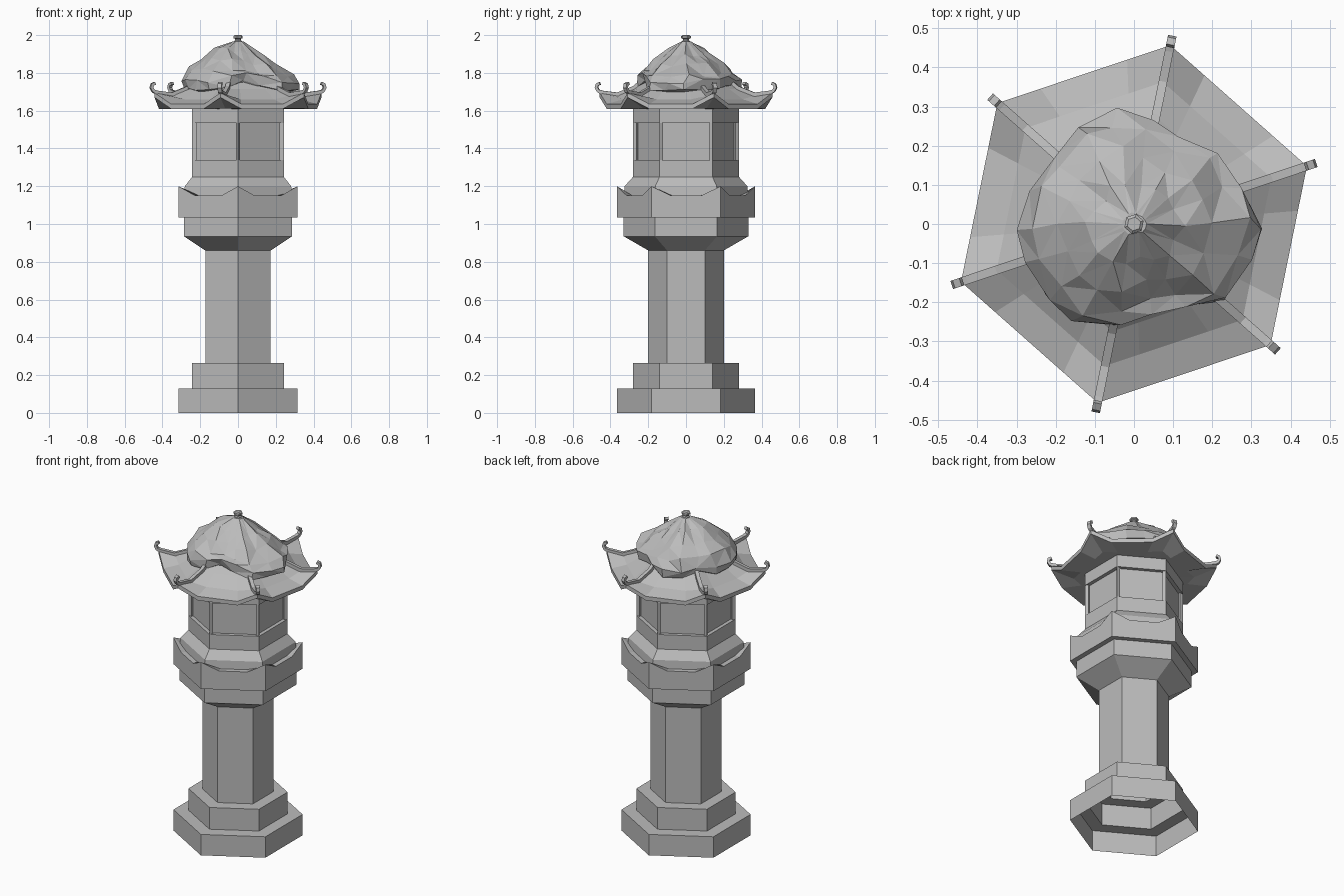
import bpy, bmesh, math, random
from mathutils import Vector

random.seed(4)
if "Cube" in bpy.data.objects:
    bpy.data.objects.remove(bpy.data.objects["Cube"], do_unlink=True)

GREY = (0.5, 0.5, 0.5, 1)
stone = bpy.data.materials.new("grey_stone")
stone.use_nodes = True
stone.diffuse_color = GREY
stone.node_tree.nodes["Principled BSDF"].inputs["Base Color"].default_value = GREY

BODY = math.radians(30)      # corner angle of the body
ROOF = math.radians(18.5)    # the roof sits slightly twisted


def finish(name, bm, recalc=False):
    if recalc:
        bmesh.ops.recalc_face_normals(bm, faces=bm.faces)
    mesh = bpy.data.meshes.new(name)
    bm.to_mesh(mesh)
    bm.free()
    mesh.materials.append(stone)
    obj = bpy.data.objects.new(name, mesh)
    bpy.context.collection.objects.link(obj)
    return obj


def polar(r, a, z):
    return Vector((r * math.cos(a), r * math.sin(a), z))


def skin(bm, rings, cap=False):
    """Bridge successive closed rings of points with quads."""
    loops = [[bm.verts.new(p) for p in ring] for ring in rings]
    n = len(loops[0])
    for lo, hi in zip(loops, loops[1:]):
        for i in range(n):
            j = (i + 1) % n
            bm.faces.new((lo[i], lo[j], hi[j], hi[i]))
    if cap:
        bm.faces.new(loops[-1])
    return loops


def hexagon(r, z, rot=BODY):
    return [polar(r, rot + k * math.pi / 3, z) for k in range(6)]


def dipped_hexagon(r, z_corner, z_side, rot, t):
    """Hexagon whose sides sag between the corners."""
    pts = []
    for k in range(6):
        a = polar(r, rot + k * math.pi / 3, 0)
        b = polar(r, rot + (k + 1) * math.pi / 3, 0)
        for f, z in ((0, z_corner), (t, z_side), (1 - t, z_side)):
            p = a.lerp(b, f)
            p.z = z
            pts.append(p)
    return pts


def hex_part(name, profile, rot=BODY, cap=False):
    bm = bmesh.new()
    skin(bm, [hexagon(r, z, rot) for r, z in profile], cap)
    return finish(name, bm)


# Hollow stepped foot, column and flared bracket
hex_part("foot", [(0.365, 0), (0.365, 0.13), (0.28, 0.13), (0.28, 0.265), (0.2, 0.265)])
hex_part("column", [(0.2, 0.265), (0.2, 0.86)])
hex_part("bracket", [(0.2, 0.86), (0.33, 0.935), (0.33, 1.035), (0.365, 1.035)])

# Platform with scalloped rim, and the skirt inside it
bm = bmesh.new()
skin(bm, [dipped_hexagon(r, zc, zs, BODY, 0.28) for r, zc, zs in
          ((0.365, 1.035, 1.035), (0.365, 1.2, 1.15), (0.33, 1.17, 1.15))])
finish("platform", bm)
hex_part("skirt", [(0.33, 1.15), (0.325, 1.2), (0.28, 1.25)])

# Lamp chamber with a recessed window in each wall
bm = bmesh.new()
skin(bm, [hexagon(0.28, 1.25), hexagon(0.28, 1.62)])
walls = list(bm.faces)
bmesh.ops.inset_individual(bm, faces=walls, thickness=0.035)
for wall in walls:
    for v in wall.verts:
        v.co.z = 1.34 if v.co.z < 1.44 else 1.535
for wall in walls:
    inward = -wall.normal * 0.022
    panel = bmesh.ops.extrude_face_region(bm, geom=[wall])["geom"]
    bmesh.ops.translate(bm, vec=inward, verts=[g for g in panel if isinstance(g, bmesh.types.BMVert)])
bmesh.ops.delete(bm, geom=walls, context='FACES')
finish("chamber", bm)

# Roof: flat underside, thin upturned eaves, concave top
bm = bmesh.new()
skin(bm, [dipped_hexagon(r, zc, zs, ROOF, 0.25) for r, zc, zs in
          ((0.24, 1.61, 1.61), (0.34, 1.612, 1.61), (0.466, 1.67, 1.61), (0.466, 1.695, 1.635),
           (0.37, 1.68, 1.66), (0.28, 1.715, 1.715), (0.03, 1.93, 1.93))], cap=True)
finish("roof", bm)

# Ridge bars ending in curled hooks
PATH = [(0.2, 1.785), (0.28, 1.72), (0.37, 1.685), (0.452, 1.695), (0.474, 1.705),
        (0.483, 1.722), (0.479, 1.738), (0.464, 1.745)]
for k in range(6):
    a = ROOF + k * math.pi / 3
    side = Vector((-math.sin(a), math.cos(a), 0)) * 0.011
    bm = bmesh.new()
    rings = []
    for i, (r, z) in enumerate(PATH):
        r0, z0 = PATH[max(i - 1, 0)]
        r1, z1 = PATH[min(i + 1, len(PATH) - 1)]
        run = math.hypot(r1 - r0, z1 - z0)
        half = 0.011 if i < 4 else 0.008
        up = polar(-(z1 - z0) / run * half, a, (r1 - r0) / run * half)
        c = polar(r, a, z)
        rings.append([c - side - up, c + side - up, c + side + up, c - side + up])
    skin(bm, rings, cap=True)
    finish("ridge_%d" % (k + 1), bm, recalc=True)

# Lumpy faceted mound covering the roof
OUTLINE = [0.325, 0.29, 0.28, 0.25, 0.27, 0.3, 0.285, 0.265, 0.28,
           0.3, 0.295, 0.29, 0.295, 0.26, 0.235, 0.25, 0.3, 0.315]
LAYERS = [(0.82, 1.7), (0.97, 1.715), (1.0, 1.755), (0.88, 1.808),
          (0.64, 1.86), (0.38, 1.91), (0.1, 1.965)]
rings = []
for level, (f, z) in enumerate(LAYERS):
    ring = []
    for i, r in enumerate(OUTLINE):
        a = math.radians(20 * i)
        bulge = -0.02 * math.cos(a) if level in (3, 4, 5) else 0
        lift = max(0, 0.29 - r) * 0.7 if level < 3 else 0
        wobble = 0.012 if level < 6 else 0
        ring.append(polar(r * f + random.uniform(-wobble, wobble) * (level != 2),
                          a + random.uniform(-0.06, 0.06),
                          z + bulge + lift + random.uniform(-wobble, wobble)))
    rings.append(ring)
bm = bmesh.new()
skin(bm, rings, cap=True)
bmesh.ops.triangulate(bm, faces=bm.faces)
finish("mound", bm)

# Finial knob
hex_part("finial", [(0.022, 1.94), (0.022, 1.968), (0.016, 1.974), (0.016, 1.98),
                    (0.026, 1.984), (0.026, 1.994), (0.018, 2.0)], ROOF, cap=True)
